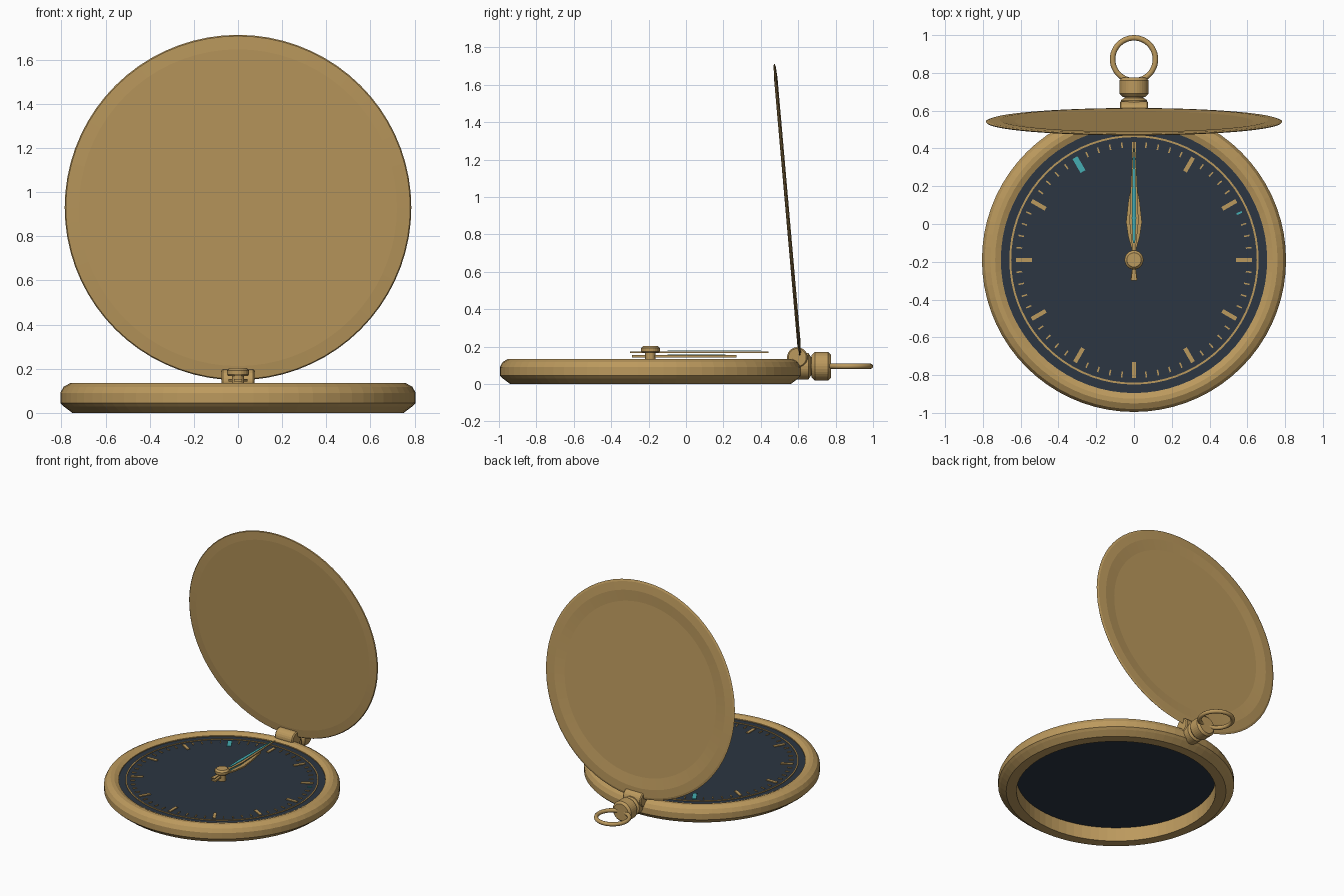
import bpy, bmesh, math
from mathutils import Matrix, Vector

cube = bpy.data.objects.get("Cube")
if cube:
    bpy.data.objects.remove(cube, do_unlink=True)

CY = -0.19      # centre of the watch body in y
CROWN_Z = 0.095


def material(name, rgb):
    m = bpy.data.materials.new(name)
    m.use_nodes = True
    m.diffuse_color = (*rgb, 1)
    bsdf = next(n for n in m.node_tree.nodes if n.type == 'BSDF_PRINCIPLED')
    bsdf.inputs["Base Color"].default_value = (*rgb, 1)
    return m


brass = material("brass", (0.50, 0.32, 0.11))
navy = material("navy", (0.025, 0.037, 0.054))
teal = material("teal", (0.06, 0.42, 0.45))


def finish(name, bm, mat, matrix=Matrix()):
    bmesh.ops.recalc_face_normals(bm, faces=bm.faces)
    me = bpy.data.meshes.new(name)
    bm.to_mesh(me)
    bm.free()
    ob = bpy.data.objects.new(name, me)
    bpy.context.collection.objects.link(ob)
    me.materials.append(mat)
    ob.matrix_world = matrix
    return ob


def lathe(name, profile, mat, matrix, closed=False, n=72):
    """Revolve (radius, height) points about local z."""
    bm = bmesh.new()
    rings = [[bm.verts.new((r * math.cos(2 * math.pi * i / n), r * math.sin(2 * math.pi * i / n), z))
              for i in range(n)] for r, z in profile]
    pairs = list(zip(rings, rings[1:]))
    if closed:
        pairs.append((rings[-1], rings[0]))
    else:
        bm.faces.new(rings[0])
        bm.faces.new(rings[-1])
    for a, b in pairs:
        for i in range(n):
            j = (i + 1) % n
            bm.faces.new((a[i], a[j], b[j], b[i]))
    return finish(name, bm, mat, matrix)


def place(y, z, rx=0, x=0):
    return Matrix.Translation((x, y, z)) @ Matrix.Rotation(math.radians(rx), 4, 'X')


def hand(name, half, z, thick, mat):
    """Symmetric flat hand from (half width, distance from pivot) points."""
    bm = bmesh.new()
    outline = [(w, d) for w, d in half] + [(-w, d) for w, d in reversed(half)]
    face = bm.faces.new([bm.verts.new((x, y, 0)) for x, y in outline])
    ext = bmesh.ops.extrude_face_region(bm, geom=[face])
    bmesh.ops.translate(bm, verts=[v for v in ext["geom"] if isinstance(v, bmesh.types.BMVert)],
                        vec=(0, 0, thick))
    return finish(name, bm, mat, place(CY, z))


def marks(name, minutes, r0, r1, width, mat):
    """Radial bars on the dial at the given minutes."""
    bm = bmesh.new()
    for m in minutes:
        mat4 = (Matrix.Rotation(-math.radians(6 * m), 4, 'Z')
                @ Matrix.Translation((0, (r0 + r1) / 2, 0))
                @ Matrix.Diagonal((width, r1 - r0, 0.008, 1)))
        bmesh.ops.create_cube(bm, size=1, matrix=mat4)
    return finish(name, bm, mat, place(CY, 0.117))


# Case ring, open underneath
base = place(CY, 0)
lathe("case_ring", [(0.68, 0), (0.75, 0), (0.79, 0.03), (0.805, 0.045), (0.805, 0.09),
                    (0.79, 0.118), (0.76, 0.135), (0.735, 0.135), (0.705, 0.122),
                    (0.705, 0.105), (0.68, 0.105)], brass, base, closed=True)

# Dial and its markings
lathe("dial", [(0.705, 0.104), (0.705, 0.115)], navy, base)
lathe("dial_track", [(0.65, 0.114), (0.66, 0.114), (0.66, 0.12), (0.65, 0.12)],
      brass, base, closed=True)
marks("hour_marks", [m for m in range(0, 60, 5) if m != 55], 0.54, 0.625, 0.022, brass)
marks("accent_hour_mark", [55], 0.54, 0.625, 0.03, teal)
marks("minute_marks", [m for m in range(60) if m % 5 and m != 11], 0.595, 0.625, 0.008, brass)
marks("accent_minute_mark", [11], 0.595, 0.625, 0.01, teal)

# Hands, inlays and hub
hand("hour_hand", [(0.018, -0.1), (0.01, -0.05), (0.012, 0.06), (0.03, 0.12), (0.042, 0.2),
                   (0.03, 0.31), (0.012, 0.41), (0.003, 0.46)], 0.142, 0.012, brass)
hand("hour_inlay", [(0.008, 0.09), (0.015, 0.2), (0.003, 0.4)], 0.155, 0.003, teal)
hand("minute_hand", [(0.016, -0.11), (0.009, -0.05), (0.01, 0.07), (0.024, 0.2),
                     (0.016, 0.42), (0.003, 0.63)], 0.167, 0.006, brass)
hand("minute_inlay", [(0.006, 0.09), (0.012, 0.22), (0.008, 0.45), (0.002, 0.59)],
     0.178, 0.004, teal)
lathe("hub", [(0.028, 0.115), (0.028, 0.168), (0.045, 0.168), (0.05, 0.175), (0.05, 0.192),
              (0.038, 0.204)], brass, base, n=24)

# Raised lid, with a sunken centre on its outer side
lathe("lid", [(0.72, -0.008), (0.78, -0.003), (0.785, 0.002), (0.77, 0.007),
              (0.71, 0.011), (0.63, 0.003)], brass, place(0.54, 0.93, -85))

# Hinge barrel
hinge = Matrix.Translation((0, 0.595, 0.142)) @ Matrix.Rotation(math.pi / 2, 4, 'Y')
lathe("hinge", [(0.048, -0.075), (0.055, -0.068), (0.055, 0.068), (0.048, 0.075)],
      brass, hinge, n=24)

# Neck and crown, revolved about the y direction
stem = place(0, CROWN_Z, -90)
lathe("neck", [(0.07, 0.59), (0.07, 0.655), (0.05, 0.668), (0.05, 0.69)], brass, stem, n=32)
lathe("crown", [(0.06, 0.672), (0.077, 0.69), (0.077, 0.76), (0.062, 0.775)], brass, stem, n=32)

# Bow ring
bow = [(0.1135 + 0.0145 * math.cos(a), 0.0145 * math.sin(a))
       for a in (2 * math.pi * i / 12 for i in range(12))]
ring = lathe("bow_ring", bow, brass, place(0.872, CROWN_Z), closed=True, n=48)
ring.data.shade_smooth()
